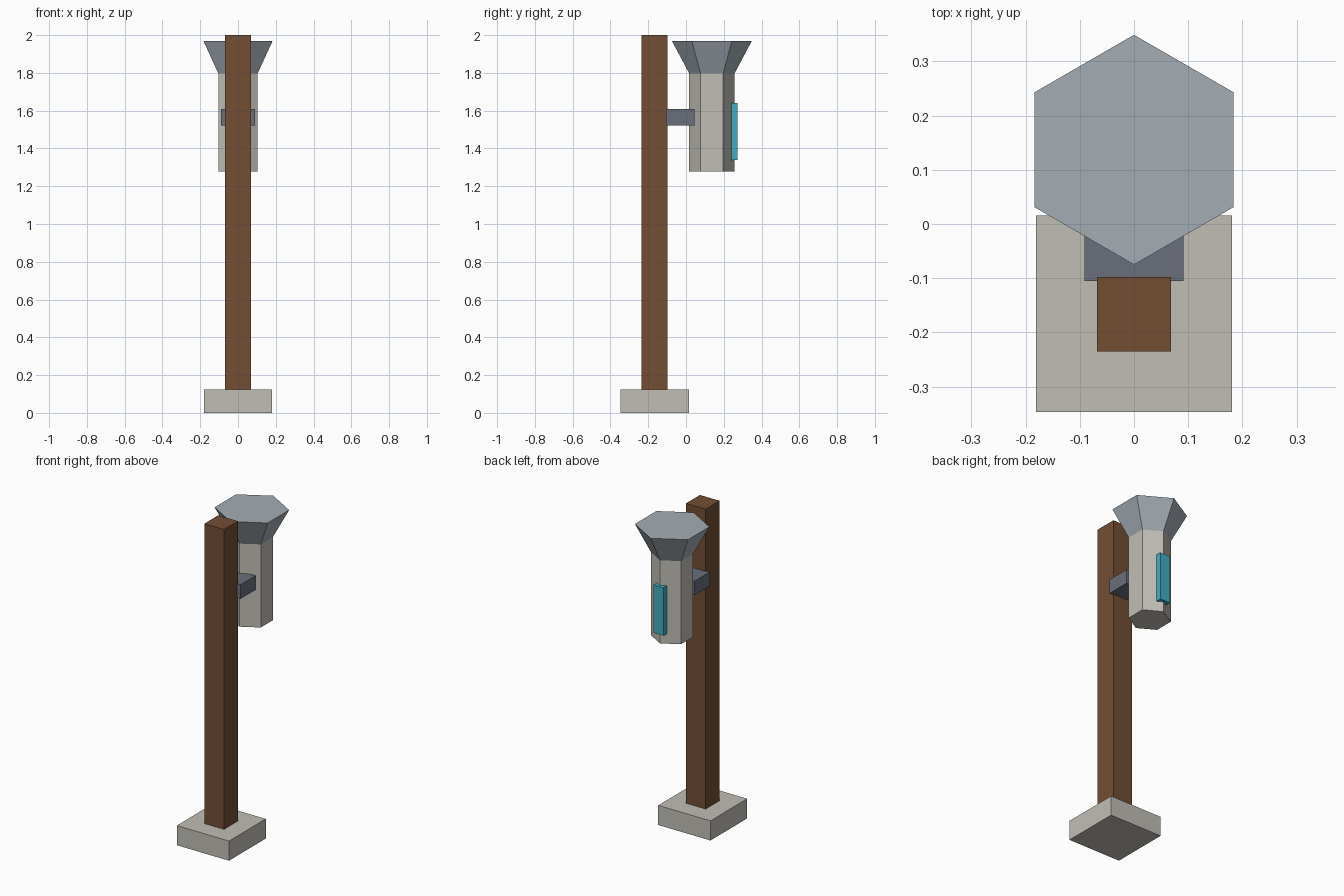
import bpy
import math

if "Cube" in bpy.data.objects:
    bpy.data.objects.remove(bpy.data.objects["Cube"])


def material(name, r, g, b):
    """Flat colour from 0-255 sRGB, stored as linear."""
    mat = bpy.data.materials.new(name)
    lin = [((c / 255 + 0.055) / 1.055) ** 2.4 for c in (r, g, b)]
    mat.diffuse_color = (*lin, 1.0)
    mat.use_nodes = True
    mat.node_tree.nodes["Principled BSDF"].inputs["Base Color"].default_value = mat.diffuse_color
    return mat


stone = material("pale stone", 193, 190, 182)
wood = material("brown wood", 115, 78, 52)
steel = material("dark steel", 105, 111, 124)
tin = material("grey tin", 164, 173, 181)
glass = material("cyan glass", 66, 174, 195)


def box(name, x, y, z, mat):
    """Box centred on x = 0 with half width x and (low, high) ranges y, z."""
    bpy.ops.mesh.primitive_cube_add(
        size=1, location=(0, sum(y) / 2, sum(z) / 2))
    obj = bpy.context.object
    obj.name = name
    obj.scale = (2 * x, y[1] - y[0], z[1] - z[0])
    bpy.ops.object.transform_apply(location=False, rotation=False, scale=True)
    obj.data.materials.append(mat)


def hexagon(name, r_low, r_high, z, mat):
    """Six-sided barrel with corners pointing to the front and back."""
    bpy.ops.mesh.primitive_cone_add(
        vertices=6, radius1=r_low, radius2=r_high, depth=z[1] - z[0],
        location=(0, HEAD_Y, sum(z) / 2))
    obj = bpy.context.object
    obj.name = name
    obj.data.materials.append(mat)


HEAD_Y = 0.137  # axis of the hanging head

# Foot and upright
box("base_block", 0.181, (-0.347, 0.016), (0, 0.123), stone)
box("post", 0.068, (-0.235, -0.098), (0.123, 2.0), wood)

# Arm that carries the head
box("bracket", 0.091, (-0.105, 0.045), (1.522, 1.61), steel)

# Hexagonal tube with a flared collector and a sight window
hexagon("tube", 0.12, 0.12, (1.277, 1.797), stone)
hexagon("funnel", 0.12, 0.212, (1.797, 1.97), tin)
box("gauge_window", 0.035, (0.24, 0.272), (1.34, 1.64), glass)
